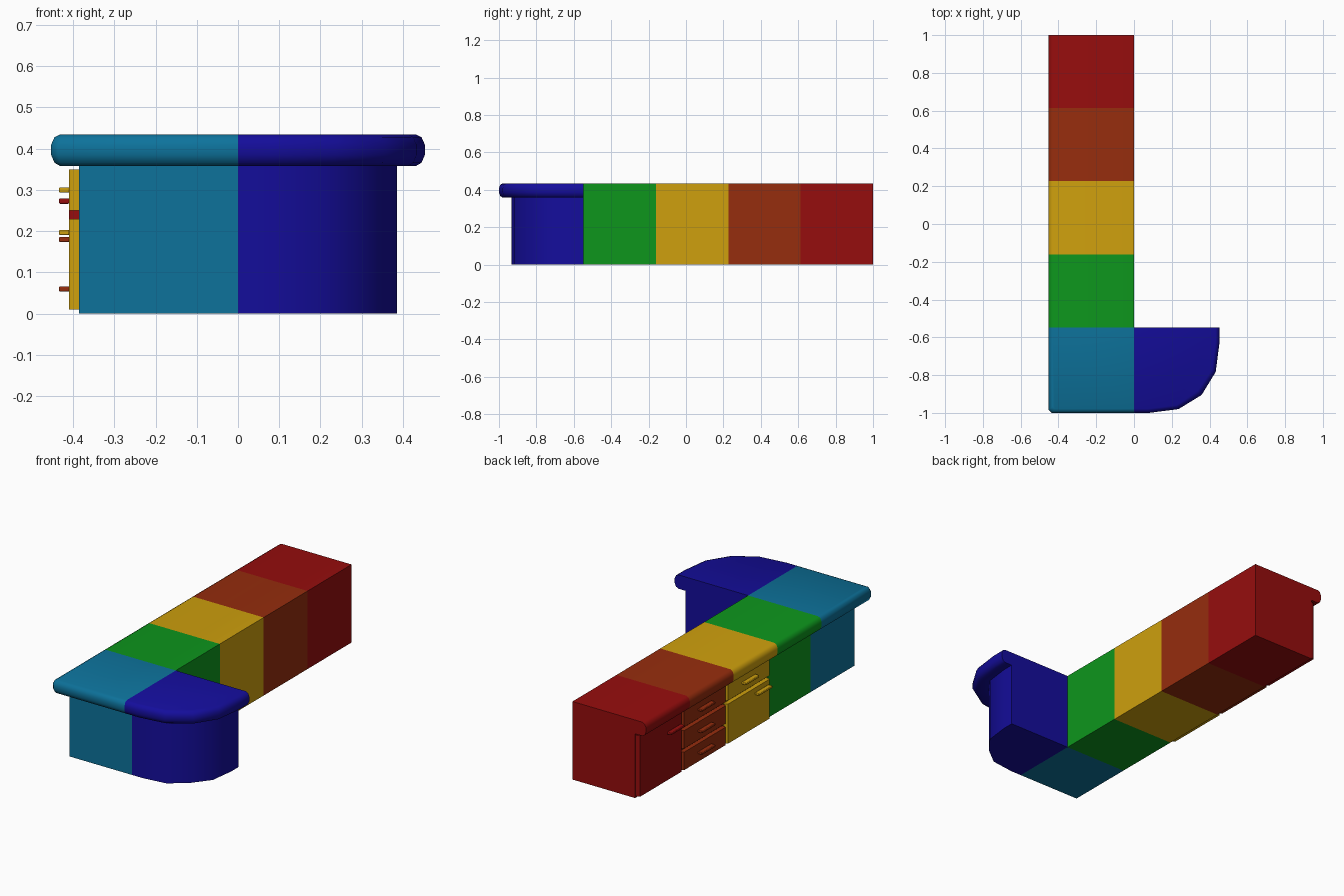
import bpy, bmesh

if "Cube" in bpy.data.objects:
    bpy.data.objects.remove(bpy.data.objects["Cube"])

U = 0.3868          # module width
B = 0.386           # body depth
Y0 = 1 - 4 * U      # where the straight run meets the corner
# (outward offset, height) rings: plain body, then bullnose worktop
RINGS = [(0, 0), (0, .358), (.045, .358), (.059, .366), (.067, .385),
         (.067, .41), (.059, .428), (.045, .435)]


def material(name, rgb):
    m = bpy.data.materials.new(name)
    m.diffuse_color = (*rgb, 1)
    m.use_nodes = True
    m.node_tree.nodes["Principled BSDF"].inputs["Base Color"].default_value = m.diffuse_color
    return m


RED = material("red", (.305, .004, .004))
RUST = material("rust", (.305, .026, .004))
YELLOW = material("yellow", (.62, .35, .004))
GREEN = material("green", (.004, .305, .012))
TEAL = material("teal", (.004, .17, .33))
BLUE = material("blue", (.007, .004, .33))


def finish(name, bm, mat):
    bmesh.ops.remove_doubles(bm, verts=bm.verts, dist=1e-5)
    bmesh.ops.recalc_face_normals(bm, faces=bm.faces)
    me = bpy.data.meshes.new(name)
    bm.to_mesh(me)
    bm.free()
    ob = bpy.data.objects.new(name, me)
    bpy.context.collection.objects.link(ob)
    me.materials.append(mat)
    bpy.ops.object.select_all(action='DESELECT')
    ob.select_set(True)
    bpy.context.view_layer.objects.active = ob
    bpy.ops.object.shade_smooth_by_angle(angle=0.81)
    return ob


def module(name, outline, mat):
    """Stack the outline at each ring and skin it into one closed solid."""
    bm = bmesh.new()
    rows = [[bm.verts.new((x, y, z)) for x, y in outline(d)] for d, z in RINGS]
    n = len(rows[0])
    for a, b in zip(rows, rows[1:]):
        for i in range(n):
            j = (i + 1) % n
            bm.faces.new((a[i], a[j], b[j], b[i]))
    bm.faces.new(rows[0])
    bm.faces.new(rows[-1])
    return finish(name, bm, mat)


def prism(name, pts, z0, z1, mat):
    bm = bmesh.new()
    f = bm.faces.new([bm.verts.new((x, y, z0)) for x, y in pts])
    r = bmesh.ops.extrude_face_region(bm, geom=[f])
    for v in r["geom"]:
        if isinstance(v, bmesh.types.BMVert):
            v.co.z = z1
    return finish(name, bm, mat)


def panel(name, y, z0, z1, mat):
    # door or drawer front with softened vertical edges
    a, b = y + .005, y + U - .005
    prism(name, [(-B, a), (-B, b), (-.402, b), (-.41, b - .006),
                 (-.41, a + .006), (-.402, a)], z0, z1, mat)


def handle(name, y, z, mat):
    # straight bar pull with softened edges
    w = .06
    ob = prism(name, [(-.409, y - w), (-.434, y - w),
                      (-.434, y + w), (-.409, y + w)], z - .0065, z + .0065, mat)
    m = ob.modifiers.new("soft_edge", 'BEVEL')
    m.width, m.segments = .003, 2


# straight run of four cabinets
for i, (name, mat) in enumerate([("plain_cabinet", GREEN), ("drawer_door_cabinet", YELLOW),
                                 ("drawer_cabinet", RUST), ("door_cabinet", RED)]):
    y = Y0 + i * U
    module(name, lambda d: [(0, y), (0, y + U), (-B - d, y + U), (-B - d, y)], mat)

# square corner, worktop corner slightly clipped
module("corner_cabinet", lambda d: [
    (0, Y0), (-B - d, Y0), (-B - d, Y0 - B - d * .75),
    (-B - d * .75, Y0 - B - d), (0, Y0 - B - d)], TEAL)

# rounded end unit: the body curve is a little tighter than the worktop's
def rounded(d):
    k = .765 + .025 * d / .067
    arc = [(1, 0), (1, .17), (.955, .52), (k, k), (.52, .955), (.17, 1), (0, 1)]
    return [(0, Y0)] + [((B + d) * u, Y0 - (B + d) * v) for u, v in arc]


module("rounded_end_cabinet", rounded, BLUE)

# fronts and pulls
yy, yo, yr = Y0 + U, Y0 + 2 * U, Y0 + 3 * U
panel("tall_door", yr, .01, .35, RED)
handle("tall_door_handle", yr + .078, .273, RED)
for k in range(3):
    panel(f"drawer_{k}", yo, .01 + .12 * k, .11 + .12 * k, RUST)
    handle(f"drawer_handle_{k}", yo + U / 2, .06 + .12 * k, RUST)
panel("top_drawer", yy, .25, .35, YELLOW)
handle("top_drawer_handle", yy + U / 2, .30, YELLOW)
panel("lower_door", yy, .01, .23, YELLOW)
handle("lower_door_handle", yy + .078, .197, YELLOW)
